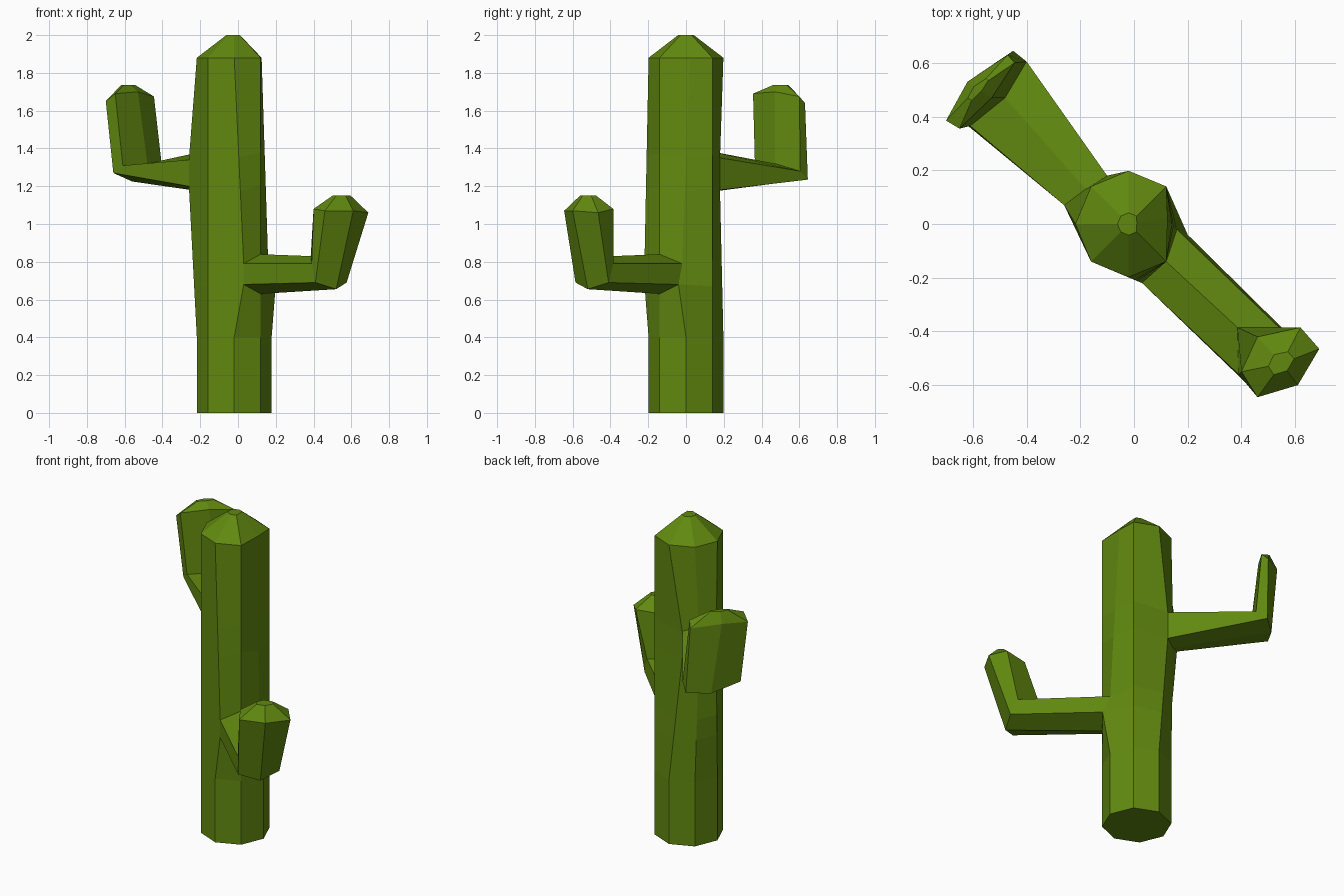
import bpy, bmesh, math
from mathutils import Vector

if "Cube" in bpy.data.objects:
    bpy.data.objects.remove(bpy.data.objects["Cube"])

bm = bmesh.new()


def bridge(a, b, skip=()):
    """Join two closed vertex loops with quads, leaving out the skipped sides."""
    n = len(a)
    for i in range(n):
        if i not in skip:
            j = (i + 1) % n
            bm.faces.new((a[i], a[j], b[j], b[i]))


def ring(points):
    return [bm.verts.new(p) for p in points]


def dome(loop, centre, scale):
    """Close a loop with a sloped band and a small flat top."""
    c = Vector(centre)
    top = ring([(c.x + (v.co.x - c.x) * scale,
                 c.y + (v.co.y - c.y) * scale, c.z) for v in loop])
    bridge(loop, top)
    bm.faces.new(top)


def arm(root, elbow, tip, centre, scale):
    """Grow an arm from a hole in the trunk, round the elbow, up to a dome."""
    elbow, tip = ring(elbow), ring(tip)
    bridge(root, elbow)
    bridge(elbow, tip)
    dome(tip, centre, scale)


# Trunk: eight columns, pulled outward where the arms join
heights = [0, 0.4, 0.67, 0.8, 1.18, 1.36, 1.88]
pulled = {
    6: {2: (0.03, -0.22, 0.68), 3: (0.03, -0.22, 0.79)},
    7: {2: (0.12, -0.14, 0.63), 3: (0.12, -0.14, 0.84)},
    0: {2: (0.20, -0.04, 0.68), 3: (0.16, -0.02, 0.79), 6: (0.125, 0.02, 1.88)},
    2: {4: (-0.10, 0.18, 1.18), 5: (-0.10, 0.18, 1.35)},
    3: {4: (-0.18, 0.13, 1.17), 5: (-0.18, 0.13, 1.385)},
    4: {4: (-0.26, 0.07, 1.20), 5: (-0.26, 0.07, 1.34)},
}
columns = []
for i in range(8):
    t = i * math.pi / 4
    x, y = -0.02 + 0.198 * math.cos(t), 0.198 * math.sin(t)
    keys = {r: Vector((x, y, heights[r])) for r in (0, 1, 6)}
    keys.update({r: Vector(p) for r, p in pulled.get(i, {}).items()})
    col = []
    for r, z in enumerate(heights):
        lo = max(k for k in keys if k <= r)
        hi = min(k for k in keys if k >= r)
        f = 0 if lo == hi else (z - heights[lo]) / (heights[hi] - heights[lo])
        col.append(keys[lo].lerp(keys[hi], f))
    columns.append(col)
rings = [ring([c[r] for c in columns]) for r in range(len(heights))]
for r in range(len(heights) - 1):
    bridge(rings[r], rings[r + 1], {2: (6, 7), 4: (2, 3)}.get(r, ()))
bm.faces.new(rings[0])
dome(rings[-1], (-0.02, 0, 2.0), 0.21)

# Lower arm
root = [rings[2][i] for i in (6, 7, 0)] + [rings[3][i] for i in (0, 7, 6)]
arm(root,
    [(0.41, -0.585, 0.69), (0.52, -0.52, 0.655), (0.575, -0.41, 0.69),
     (0.54, -0.385, 0.79), (0.385, -0.385, 0.83), (0.39, -0.56, 0.79)],
    [(0.46, -0.645, 1.07), (0.61, -0.60, 1.07), (0.69, -0.465, 1.06),
     (0.62, -0.385, 1.08), (0.46, -0.42, 1.08), (0.40, -0.55, 1.08)],
    (0.55, -0.52, 1.15), 0.33)

# Upper arm, broad and flat
root = [rings[4][i] for i in (2, 3, 4)] + [rings[5][i] for i in (4, 3, 2)]
arm(root,
    [(-0.45, 0.645, 1.235), (-0.56, 0.55, 1.225), (-0.66, 0.40, 1.27),
     (-0.61, 0.365, 1.31), (-0.48, 0.47, 1.32), (-0.40, 0.605, 1.28)],
    [(-0.47, 0.63, 1.64), (-0.62, 0.53, 1.67), (-0.70, 0.385, 1.65),
     (-0.65, 0.355, 1.69), (-0.53, 0.47, 1.70), (-0.445, 0.60, 1.675)],
    (-0.585, 0.505, 1.735), 0.3)

bmesh.ops.recalc_face_normals(bm, faces=bm.faces)
mesh = bpy.data.meshes.new("cactus")
bm.to_mesh(mesh)
bm.free()
green = bpy.data.materials.new("cactus_green")
green.diffuse_color = (0.12, 0.25, 0.005, 1)
green.use_nodes = True
green.node_tree.nodes["Principled BSDF"].inputs["Base Color"].default_value = green.diffuse_color
mesh.materials.append(green)
bpy.context.collection.objects.link(bpy.data.objects.new("cactus", mesh))
